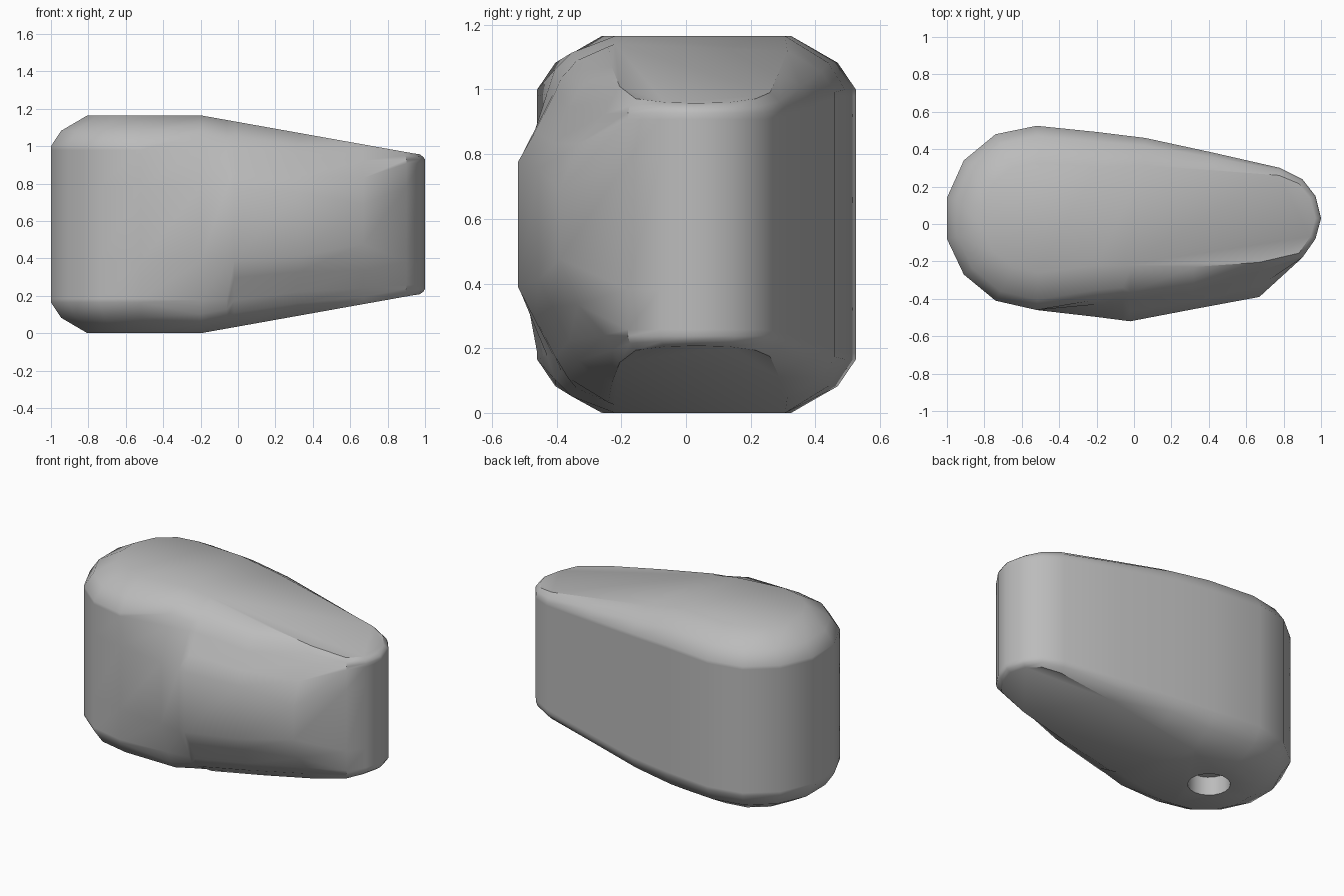
import bpy, bmesh
from mathutils import Vector

if "Cube" in bpy.data.objects:
    bpy.data.objects.remove(bpy.data.objects["Cube"], do_unlink=True)

MID = 0.5825          # height of the plane that mirrors top and bottom


def ramp(x, x0, x1, a, b):
    """Blend from a to b while x runs from x0 to x1."""
    t = min(max((x - x0) / (x1 - x0), 0), 1)
    return a + (b - a) * t


def top_height(x):
    return ramp(x, -0.2, 0.96, MID, 0.375)


def rim_height(x):
    return ramp(x, -0.05, 0.9, 0.4175, 0.345)


def bevelled(x, y, rim=None, wall=None):
    """Column with a wall, a rim and a bevel; wall gives the two wall depths below a raised lip."""
    rim = rim or rim_height(x)
    spine = Vector((min(max(x, -0.5), 0.75), 0.03))
    outer = Vector((x, y))
    inner = outer + (spine - outer).normalized() * ramp(x, -0.3, 0.85, 0.2, 0.03)
    top = top_height(inner.x)
    middle = outer.lerp(inner, 0.28)
    low, under = (x, y, 0.2), (x, y, rim - 0.02)
    if wall:
        low, under = (x, wall[0], 0.2), (x, wall[1], 0.405)
    return [low, under, (x, y, rim), (*middle, (rim + top) / 2), (*inner, top)]


def bulging(x, y, edge, steps):
    """Column of the rounded shoulder, curving from the wall up to the top face."""
    top = top_height(x)
    return [(x, y + (edge - y) * a, top * b) for a, b in steps]


# Shoulder curves as fractions of depth and height
shoulder = ((0, 0.35), (0.19, 0.52), (0.41, 0.74), (0.55, 0.86), (1, 1))
shoulder_end = ((0, 0.25), (0.3, 0.58), (0.75, 0.8), (0.88, 0.91), (1, 1))

# Plan outline, anticlockwise from the front of the head
columns = [
    bevelled(-0.52, -0.46),
    bevelled(-0.2, -0.405, 0.48, wall=(-0.497, -0.43)),
    bevelled(-0.06, -0.385, 0.455, wall=(-0.515, -0.41)),
    bulging(-0.02, -0.52, -0.24, shoulder),
    bulging(0.32, -0.455, -0.23, shoulder),
    bulging(0.67, -0.39, -0.205, shoulder_end),
]
tip = [(0.9, -0.18), (0.97, -0.08), (1, 0.03), (0.97, 0.15), (0.9, 0.24), (0.78, 0.3)]
back = [(0.42, 0.382), (0.06, 0.46), (-0.2, 0.492), (-0.52, 0.525)]
head = [(-0.74, 0.48), (-0.91, 0.34), (-1, 0.14), (-1, -0.08), (-0.91, -0.27), (-0.74, -0.41)]
columns += [bevelled(x, y) for x, y in tip + back + head]
front_crease = 1
back_crease = 6 + len(tip) + 2

# Shell: stack rings from bottom to top, mirrored about the middle plane
bm = bmesh.new()
levels = [(i, -1) for i in range(4, -1, -1)] + [(i, 1) for i in range(5)]
rings = []
for row, sign in levels:
    points = [column[row] for column in columns]
    rings.append([bm.verts.new((x, y, MID + sign * h)) for x, y, h in points])
count = len(columns)
for lower, upper in zip(rings, rings[1:]):
    for i in range(count):
        j = (i + 1) % count
        bm.faces.new((lower[i], lower[j], upper[j], upper[i]))

# Top and bottom faces, each split where the slope begins
for ring in (rings[0], rings[-1]):
    bm.faces.new(ring[front_crease:back_crease + 1])
    bm.faces.new(ring[back_crease:] + ring[:front_crease + 1])
bmesh.ops.recalc_face_normals(bm, faces=bm.faces)
mesh = bpy.data.meshes.new("tapered_housing")
bm.to_mesh(mesh)
bm.free()
housing = bpy.data.objects.new("tapered_housing", mesh)
bpy.context.collection.objects.link(housing)

grey = bpy.data.materials.new("plain_grey")
grey.use_nodes = True
grey.diffuse_color = (0.5, 0.5, 0.5, 1)
grey.node_tree.nodes["Principled BSDF"].inputs["Base Color"].default_value = (0.5, 0.5, 0.5, 1)
mesh.materials.append(grey)

# Shallow round socket in the underside of the head
bpy.ops.mesh.primitive_cylinder_add(vertices=20, radius=0.125, depth=0.24, location=(-0.53, 0.05, 0))
cutter = bpy.context.object
cutter.name = "socket_cutter"
cutter.hide_render = True
cutter.data.materials.append(grey)
socket = housing.modifiers.new("socket", "BOOLEAN")
socket.object = cutter
socket.operation = "DIFFERENCE"
socket.solver = "EXACT"
bpy.ops.object.select_all(action="DESELECT")
housing.select_set(True)
bpy.context.view_layer.objects.active = housing
bpy.ops.object.modifier_apply(modifier="socket")
bpy.data.objects.remove(cutter, do_unlink=True)
bpy.ops.object.shade_smooth_by_angle(angle=0.6)
